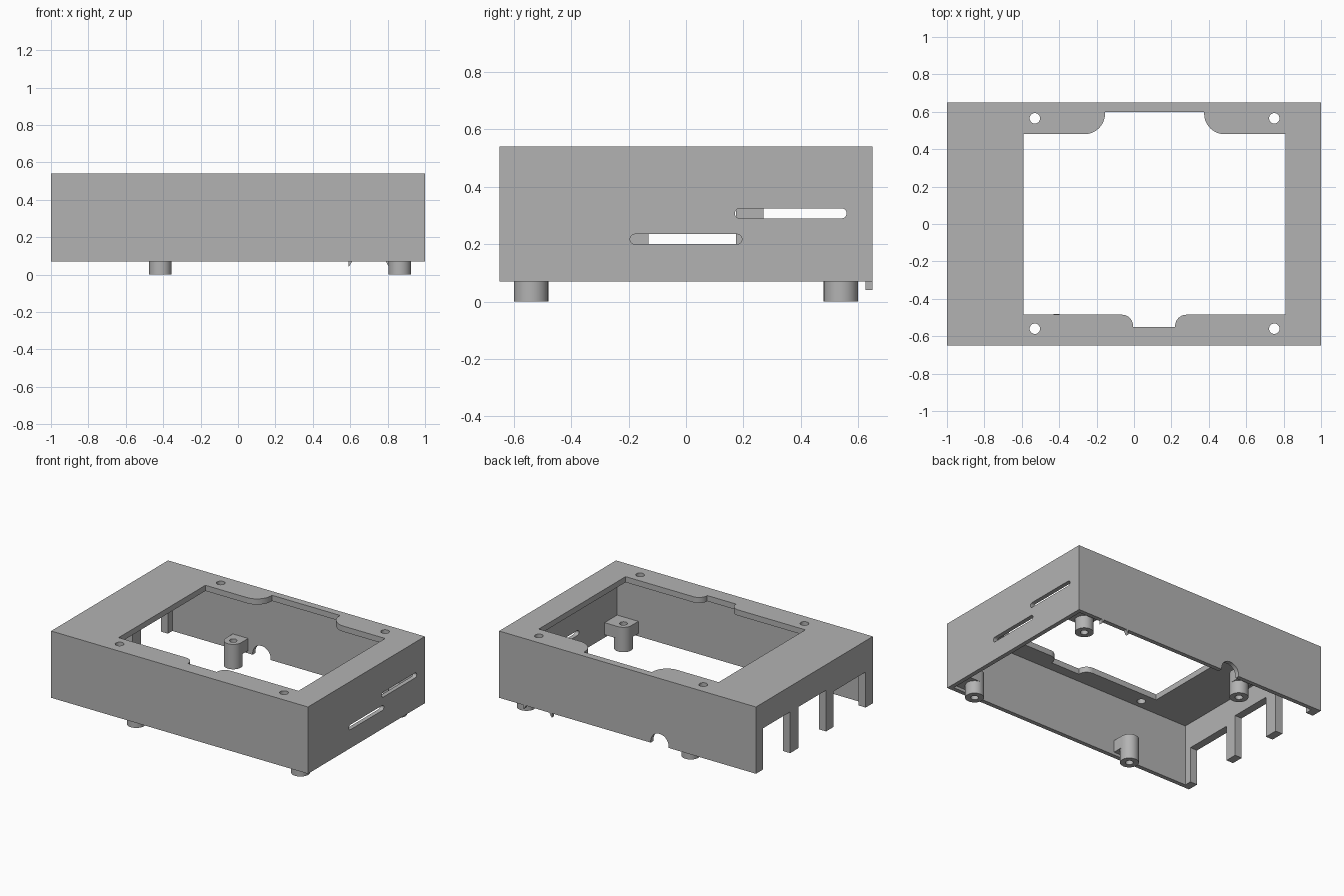
import bpy
import bmesh
from math import cos, sin, radians

cube = bpy.data.objects.get("Cube")
if cube:
    bpy.data.objects.remove(cube, do_unlink=True)

grey = bpy.data.materials.new("plain grey")
grey.use_nodes = True
grey.diffuse_color = (0.45, 0.45, 0.45, 1)
grey.node_tree.nodes["Principled BSDF"].inputs["Base Color"].default_value = (0.45, 0.45, 0.45, 1)


def prism(name, points, low, high, axis="z"):
    """Extrude a 2D outline along an axis; outline is xy, xz or yz."""
    place = {"z": lambda a, b, h: (a, b, h),
             "y": lambda a, b, h: (a, h, b),
             "x": lambda a, b, h: (h, a, b)}[axis]
    bm = bmesh.new()
    rings = [[bm.verts.new(place(a, b, h)) for a, b in points] for h in (low, high)]
    bm.faces.new(rings[0])
    bm.faces.new(rings[1])
    count = len(points)
    for i in range(count):
        j = (i + 1) % count
        bm.faces.new((rings[0][i], rings[0][j], rings[1][j], rings[1][i]))
    bmesh.ops.recalc_face_normals(bm, faces=bm.faces)
    mesh = bpy.data.meshes.new(name)
    bm.to_mesh(mesh)
    bm.free()
    mesh.materials.append(grey)
    obj = bpy.data.objects.new(name, mesh)
    bpy.context.collection.objects.link(obj)
    return obj


def arc(cx, cy, r, start, end, steps=10):
    angles = [radians(start + (end - start) * i / steps) for i in range(steps + 1)]
    return [(cx + r * cos(t), cy + r * sin(t)) for t in angles]


def circle(cx, cy, r, steps=32):
    return arc(cx, cy, r, 0, 360, steps)[:-1]


def rect(a0, a1, b0, b1):
    return [(a0, b0), (a1, b0), (a1, b1), (a0, b1)]


def slot(a0, a1, b0, b1):
    r, mid = (b1 - b0) / 2, (b0 + b1) / 2
    return arc(a0 + r, mid, r, 90, 270) + arc(a1 - r, mid, r, -90, 90)


def combine(obj, others, operation):
    bpy.context.view_layer.objects.active = obj
    for other in others:
        mod = obj.modifiers.new("combine", "BOOLEAN")
        mod.operation, mod.solver, mod.object = operation, "EXACT", other
        bpy.ops.object.modifier_apply(modifier=mod.name)
        bpy.data.objects.remove(other, do_unlink=True)


def smooth(obj):
    bpy.ops.object.select_all(action="DESELECT")
    obj.select_set(True)
    bpy.context.view_layer.objects.active = obj
    bpy.ops.object.shade_smooth_by_angle(angle=radians(30))


BOTTOM, TOP, CEILING = 0.07, 0.54, 0.5
housing = prism("housing", rect(-1, 1, -0.65, 0.65), BOTTOM, TOP)

# Hollow interior, open underneath
cutters = [prism("cavity", rect(-0.945, 0.97, -0.62, 0.62), -0.1, CEILING)]

# Display window with rounded notches front and back
window = [(-0.59, -0.485)]
window += arc(-0.065, -0.545, 0.06, 90, 0) + [(-0.005, -0.55), (0.22, -0.55)]
window += arc(0.28, -0.545, 0.06, 180, 90) + [(0.81, -0.485), (0.81, 0.48)]
window += arc(0.485, 0.59, 0.11, 270, 180) + [(0.375, 0.6), (-0.155, 0.6)]
window += arc(-0.265, 0.59, 0.11, 0, -90) + [(-0.59, 0.48)]
cutters.append(prism("window", window, 0.45, 0.6))

# Screw holes in the top
for x in (-0.53, 0.75):
    for y in (-0.56, 0.565):
        cutters.append(prism("screw_hole", circle(x, y, 0.028), 0.45, 0.6))

# Long slots in the +x wall
for outline in (slot(0.17, 0.56, 0.29, 0.325), slot(-0.195, 0.195, 0.2, 0.235)):
    cutters.append(prism("card_slot", outline, 0.9, 1.1, "x"))

# Port openings in the -x wall
for y0, y1, z in ((0.27, 0.57, 0.36), (-0.13, 0.175, 0.36), (-0.57, -0.215, 0.32)):
    cutters.append(prism("port", rect(y0, y1, -0.1, z), -1.1, -0.9, "x"))

# Cable arch in the back wall
arch = arc(-0.25, 0.08, 0.07, 0, 180, 20) + [(-0.32, -0.1), (-0.18, -0.1)]
cutters.append(prism("cable_arch", arch, 0.55, 0.75, "y"))
combine(housing, cutters, "DIFFERENCE")
smooth(housing)

# Drilled standoffs joined to the walls by blocks
for side, x in (("right", -0.415), ("left", 0.865)):
    for end, s in (("front", -1), ("back", 1)):
        y, r = s * 0.54, 0.06
        post = prism(f"{end}_{side}_standoff", circle(x, y, r), 0, 0.175)
        far = 0.975 if x > 0 else x + r
        ys = sorted((y, s * 0.63))
        blocks = [prism("block", rect(x - r, far, *ys), 0.09, 0.175)]
        if x > 0:
            ys = sorted((y - s * r, s * 0.63))
            blocks.append(prism("block", rect(x, far, *ys), 0.09, 0.175))
        combine(post, blocks, "UNION")
        combine(post, [prism("bore", circle(x, y, 0.025), -0.1, 0.3)], "DIFFERENCE")
        smooth(post)

# Small pointed tabs under the back wall
for name, x, d in (("inner_tab", 0.59, 1), ("outer_tab", 0.81, -1)):
    prism(name, [(x, 0.08), (x + d * 0.025, 0.08), (x + d * 0.008, 0.05), (x, 0.04)],
          0.625, 0.65, "y")
